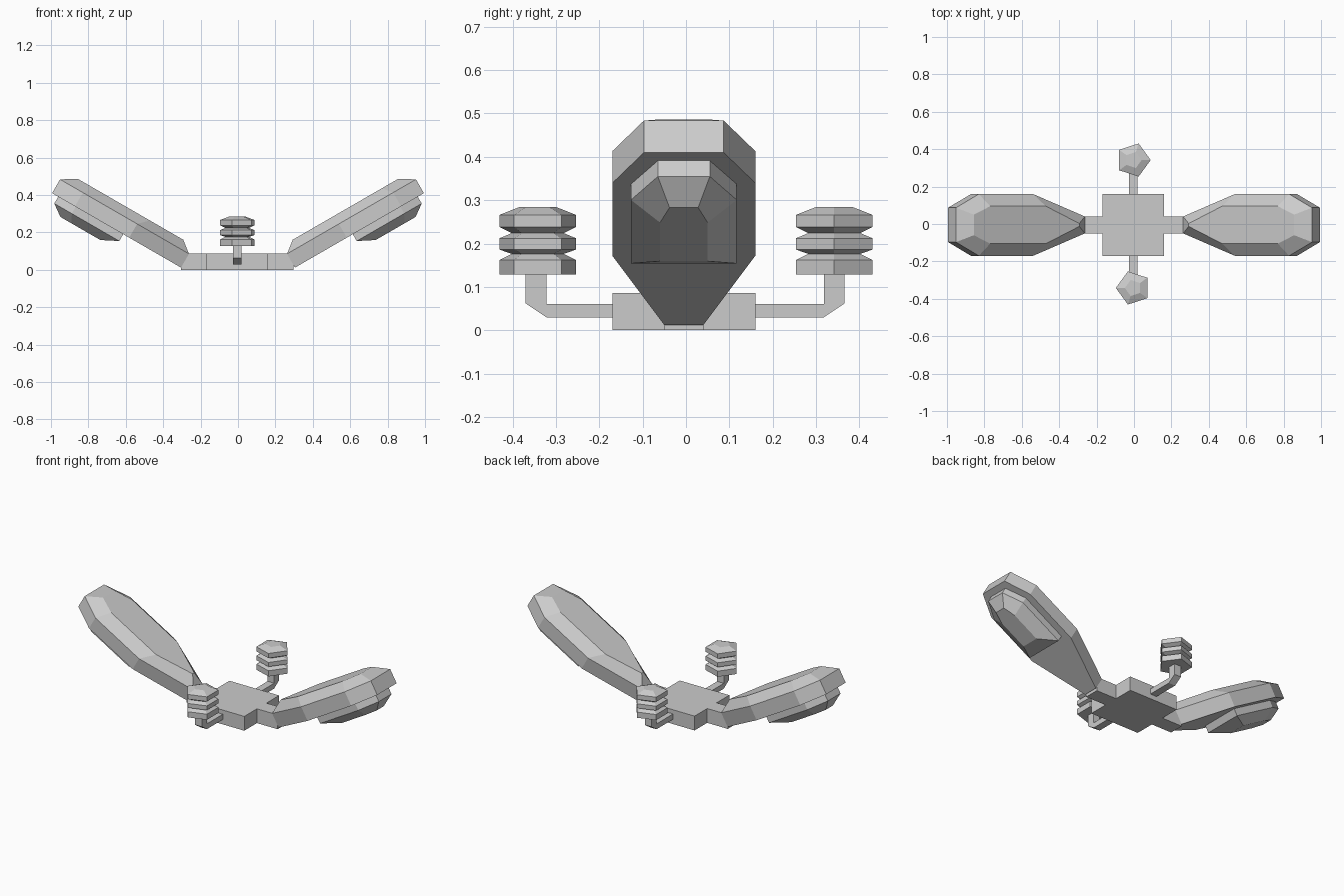
import bpy, bmesh, math
from mathutils import Vector

if "Cube" in bpy.data.objects:
    bpy.data.objects.remove(bpy.data.objects["Cube"])

CX, CY = -0.004, -0.005   # middle of the hub
COS, SIN = math.cos(math.radians(30)), math.sin(math.radians(30))


def loft(name, rings):
    """Solid skin through a list of equal-length vertex rings, capped at both ends."""
    bm = bmesh.new()
    rows = [[bm.verts.new(Vector(p)) for p in ring] for ring in rings]
    n = len(rows[0])
    for a, b in zip(rows, rows[1:]):
        for i in range(n):
            j = (i + 1) % n
            bm.faces.new((a[i], a[j], b[j], b[i]))
    bm.faces.new(rows[0])
    bm.faces.new(rows[-1])
    bmesh.ops.recalc_face_normals(bm, faces=bm.faces)
    me = bpy.data.meshes.new(name)
    bm.to_mesh(me)
    bm.free()
    ob = bpy.data.objects.new(name, me)
    bpy.context.collection.objects.link(ob)
    return ob


def symmetric(half):
    """Close a half outline of (length, half width) points."""
    return half + [(u, -w) for u, w in reversed(half)]


def wing_ring(side, half, n):
    """Place an outline on the 30 degree slope of a wing at height n."""
    return [(side * (0.30 + u * COS - n * SIN), CY + w, u * SIN + n * COS)
            for u, w in symmetric(half)]


# Hub: cross-shaped flat plate
a, b, c = 0.165, 0.302, 0.045
cross = [(-b, -c), (-a, -c), (-a, -a), (a, -a), (a, -c), (b, -c),
         (b, c), (a, c), (a, a), (-a, a), (-a, c), (-b, c)]
loft("hub", [[(CX + x, CY + y, z) for x, y in cross] for z in (0.0, 0.086)])

plate = [(0.01, 0.045), (0.33, 0.165), (0.665, 0.165), (0.806, 0.092)]
plate_top = [(0.074, 0.008), (0.28, 0.1), (0.624, 0.1), (0.725, 0.055)]
pod = [(0.367, 0.122), (0.66, 0.122), (0.768, 0.06)]
pod_face = [(0.457, 0.055), (0.635, 0.055), (0.704, 0.033)]

for side, label in ((1, "right"), (-1, "left")):
    # Raised arm with bevelled upper face
    loft(label + "_wing", [wing_ring(side, plate, 0.008),
                           wing_ring(side, plate, 0.093),
                           wing_ring(side, plate_top, 0.143)])
    # Pod under the wing
    loft(label + "_pod", [wing_ring(side, pod, 0.02),
                          wing_ring(side, pod, -0.034),
                          wing_ring(side, pod_face, -0.08)])

# Bent pipes and ribbed five-sided stacks
pipe = [(0.15, 0.029), (0.319, 0.029), (0.368, 0.062), (0.368, 0.14),
        (0.32, 0.14), (0.32, 0.061), (0.15, 0.061)]
R, N, T = 0.093, 0.063, 0.045
stack = [(R, 0.128), (R, 0.162), (N, 0.176), (R, 0.186), (R, 0.212),
         (N, 0.224), (R, 0.238), (R, 0.266), (T, 0.284)]
for side, label in ((1, "back"), (-1, "front")):
    loft(label + "_pipe", [[(CX + x, -0.002 + side * y, z) for y, z in pipe]
                           for x in (-0.022, 0.022)])
    loft(label + "_stack",
         [[(CX + side * r * math.cos(k * math.tau / 5),
            side * (0.342 + r * math.sin(k * math.tau / 5)), z) for k in range(5)]
          for r, z in stack])
